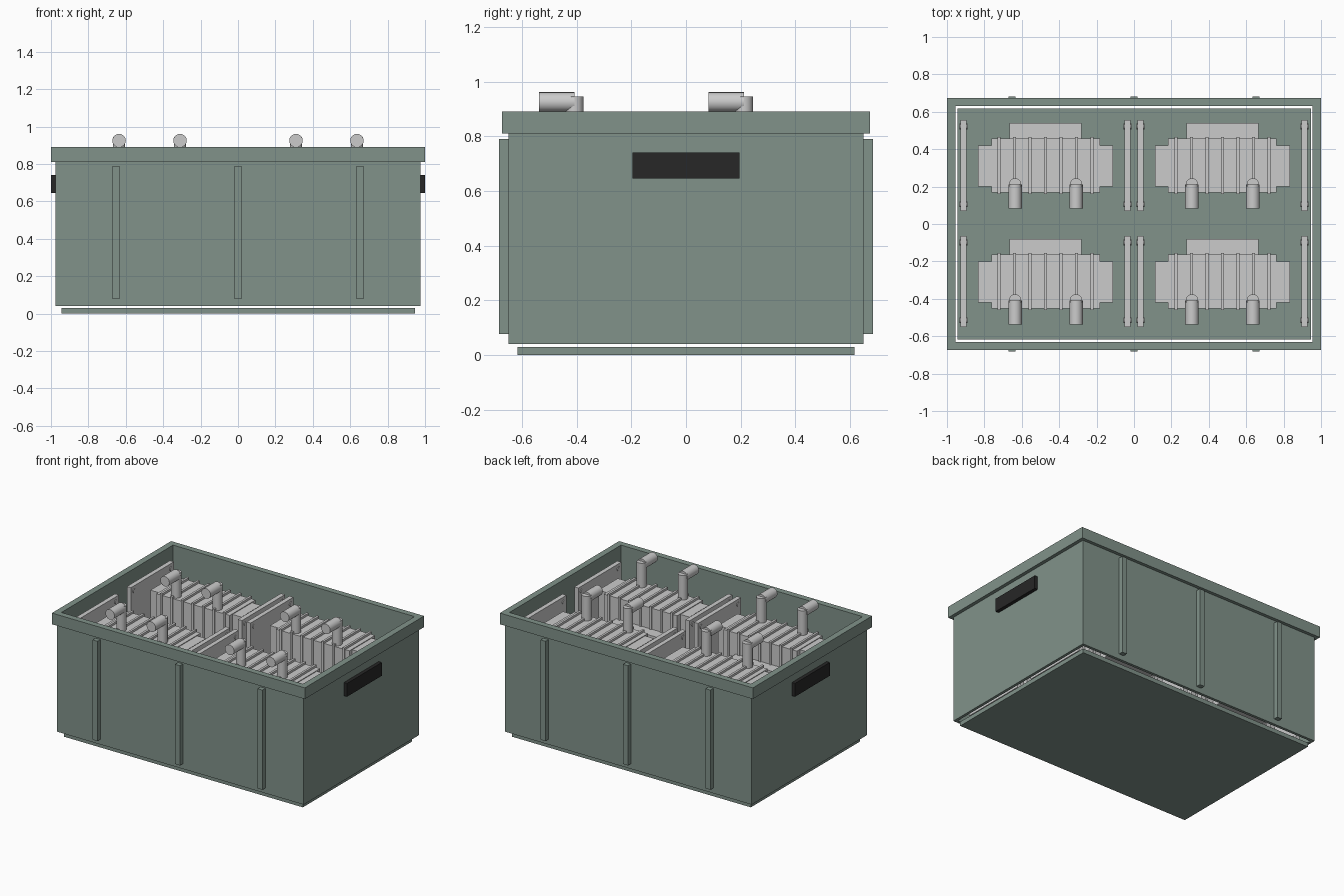
import bpy, bmesh, math
from mathutils import Matrix, Vector

if "Cube" in bpy.data.objects:
    bpy.data.objects.remove(bpy.data.objects["Cube"])


def material(name, rgb):
    m = bpy.data.materials.new(name)
    m.diffuse_color = (*rgb, 1)
    m.use_nodes = True
    m.node_tree.nodes["Principled BSDF"].inputs["Base Color"].default_value = m.diffuse_color
    return m


GREEN = material("crate_green", (0.22, 0.29, 0.255))
DARK = material("handle_black", (0.02, 0.02, 0.02))


def finish(name, bm, mat=None):
    me = bpy.data.meshes.new(name)
    bm.to_mesh(me)
    bm.free()
    ob = bpy.data.objects.new(name, me)
    bpy.context.collection.objects.link(ob)
    if mat:
        me.materials.append(mat)
    return ob


def add_box(bm, x0, x1, y0, y1, z0, z1):
    mat = Matrix.Translation(((x0 + x1) / 2, (y0 + y1) / 2, (z0 + z1) / 2))
    mat = mat @ Matrix.Diagonal((x1 - x0, y1 - y0, z1 - z0, 1))
    bmesh.ops.create_cube(bm, size=1, matrix=mat)


def box(name, *dims, mat=None):
    bm = bmesh.new()
    add_box(bm, *dims)
    return finish(name, bm, mat)


def frame(name, ox, oy, ix, iy, z0, z1, mat):
    """Rectangular tube, open at top and bottom."""
    bm = bmesh.new()
    loops = [[bm.verts.new((sx * x, sy * y, z))
              for sx, sy in ((-1, -1), (1, -1), (1, 1), (-1, 1))]
             for x, y, z in ((ox, oy, z0), (ox, oy, z1), (ix, iy, z1), (ix, iy, z0))]
    for k in range(4):
        a, b = loops[k], loops[(k + 1) % 4]
        for i in range(4):
            j = (i + 1) % 4
            bm.faces.new((a[i], a[j], b[j], b[i]))
    bmesh.ops.recalc_face_normals(bm, faces=bm.faces)
    return finish(name, bm, mat)


def rod(name, p, q, r, sides=20):
    p, q = Vector(p), Vector(q)
    d = q - p
    bm = bmesh.new()
    rot = d.to_track_quat('Z', 'Y').to_matrix().to_4x4()
    bmesh.ops.create_cone(bm, cap_ends=True, segments=sides, radius1=r, radius2=r,
                          depth=d.length, matrix=Matrix.Translation((p + q) / 2) @ rot)
    for f in bm.faces:
        f.smooth = len(f.verts) == 4
    ob = finish(name, bm)
    for e in ob.data.edges:
        fs = [f for f in ob.data.polygons if e.key in f.edge_keys]
        e.use_edge_sharp = any(not f.use_smooth for f in fs)
    return ob


# Crate shell
box("floor", -0.945, 0.945, -0.617, 0.617, 0.0, 0.03, mat=GREEN)
frame("walls", 0.975, 0.65, 0.955, 0.63, 0.04, 0.81, GREEN)
frame("rim", 1.0, 0.673, 0.955, 0.63, 0.81, 0.89, GREEN)

# Ribs on the long sides, handles on the short sides
for s in (-1, 1):
    for x in (-0.652, 0, 0.652):
        box("side_rib", x - 0.019, x + 0.019, *sorted((s * 0.65, s * 0.683)),
            0.077, 0.79, mat=GREEN)
    box("handle", *sorted((s * 0.974, s * 1.0)), -0.196, 0.196, 0.645, 0.74, mat=DARK)

# Four finned units standing in the crate
for cx in (-0.473, 0.473):
    for cy in (-0.31, 0.31):
        # Core with wide shoulders and finned body
        box("unit_core", cx - 0.36, cx + 0.36, cy - 0.11, cy + 0.11, 0.05, 0.765)
        box("unit_body", cx - 0.29, cx + 0.29, cy - 0.142, cy + 0.148, 0.05, 0.77)
        bm = bmesh.new()
        for i in range(-3, 4):
            x = cx + i * 0.083
            add_box(bm, x - 0.008, x + 0.008, cy - 0.15, cy + 0.156, 0.055, 0.785)
        finish("unit_fins", bm)
        # Rear block
        box("rear_block", cx - 0.193, cx + 0.193, cy + 0.14, cy + 0.23, 0.12, 0.62)
        # Elbow pipes
        for dx in (-0.163, 0.163):
            x, y = cx + dx, cy - 0.098
            rod("pipe_riser", (x, y, 0.74), (x, y, 0.945), 0.033)
            rod("pipe_outlet", (x, cy - 0.228, 0.925), (x, cy - 0.098, 0.925), 0.036)
        # End plates with corner bolts
        for s in (-1, 1):
            px = cx + s * 0.439
            box("end_plate", px - 0.016, px + 0.016, cy - 0.24, cy + 0.246, 0.05, 0.815)
            for by in (-0.205, 0.211):
                for bz in (0.09, 0.78):
                    rod("plate_bolt", (px - 0.021, cy + by, bz),
                        (px + 0.021, cy + by, bz), 0.015, 12)
